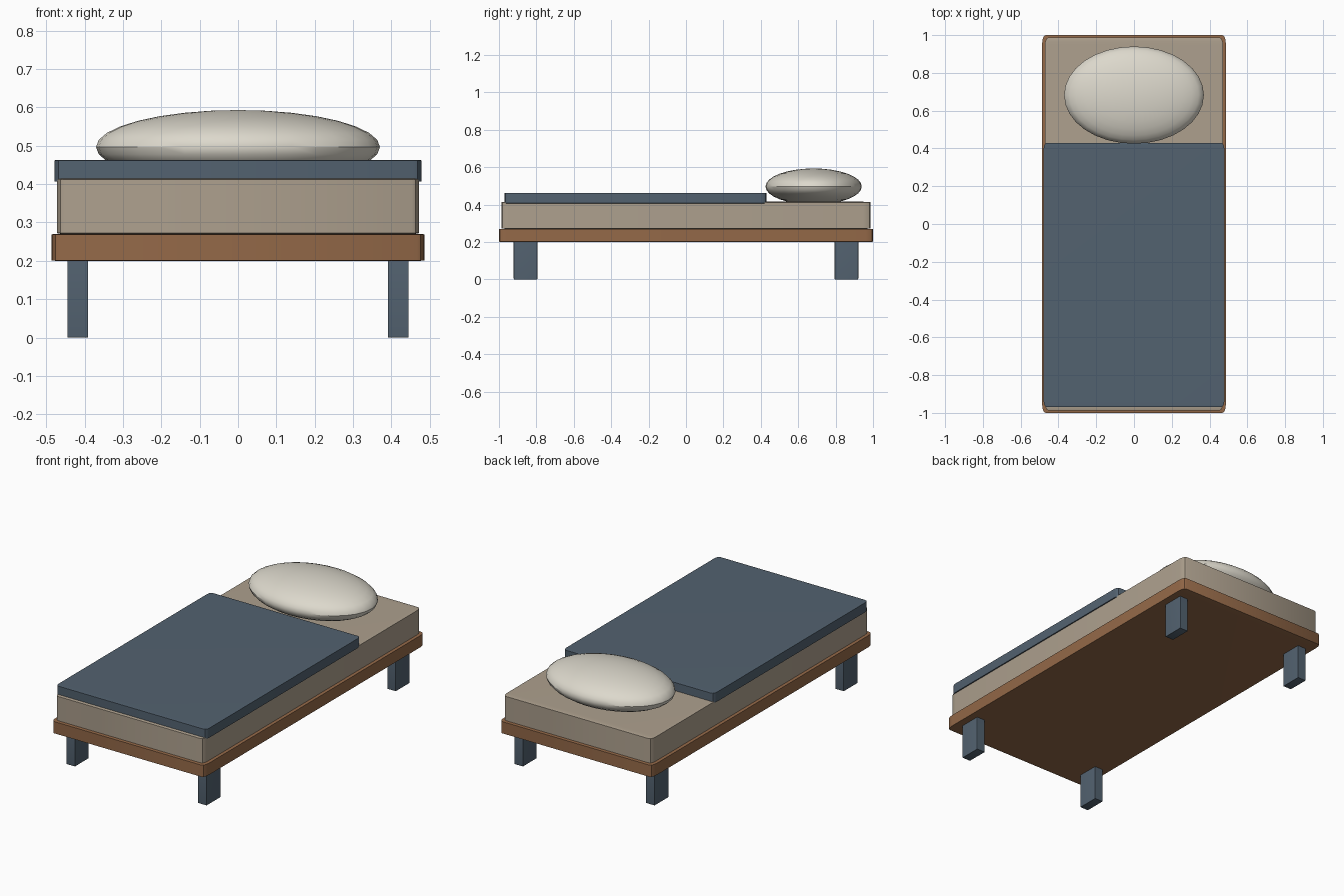
import bpy
import bmesh
from math import radians

default = bpy.data.objects.get("Cube")
if default:
    bpy.data.objects.remove(default, do_unlink=True)


def material(name, rgb):
    mat = bpy.data.materials.new(name)
    mat.use_nodes = True
    mat.diffuse_color = (*rgb, 1)
    mat.node_tree.nodes["Principled BSDF"].inputs["Base Color"].default_value = (*rgb, 1)
    return mat


WOOD = material("brown wood", (0.296, 0.141, 0.065))
BLUE = material("slate blue", (0.086, 0.122, 0.162))
BEIGE = material("beige fabric", (0.42, 0.352, 0.27))
CREAM = material("cream fabric", (0.72, 0.69, 0.605))


def finish(bm, name, mat, lo, hi):
    """Fit a unit-sized mesh into the box lo..hi and shade it."""
    for v in bm.verts:
        v.co = [(a + b) / 2 + c * (b - a) for a, b, c in zip(lo, hi, v.co)]
    mesh = bpy.data.meshes.new(name)
    bm.to_mesh(mesh)
    bm.free()
    mesh.materials.append(mat)
    obj = bpy.data.objects.new(name, mesh)
    bpy.context.collection.objects.link(obj)
    bpy.ops.object.select_all(action="DESELECT")
    obj.select_set(True)
    bpy.context.view_layer.objects.active = obj
    bpy.ops.object.shade_smooth_by_angle(angle=radians(30))


def slab(name, mat, lo, hi, bevel=0.02):
    """Box with edges rounded in proportion to its sides."""
    bm = bmesh.new()
    bmesh.ops.create_cube(bm, size=1)
    bmesh.ops.bevel(bm, geom=bm.edges[:], offset=bevel, segments=3,
                    profile=0.5, affect="EDGES")
    finish(bm, name, mat, lo, hi)


# Base, mattress and blanket
slab("bed_frame", WOOD, (-0.486, -1, 0.2), (0.486, 1, 0.27))
slab("mattress", BEIGE, (-0.472, -0.987, 0.27), (0.472, 0.987, 0.415))
slab("blanket", BLUE, (-0.478, -0.97, 0.406), (0.478, 0.43, 0.463))

# Legs
for end, y in (("front", -0.858), ("back", 0.858)):
    for side, x in (("right", -0.418), ("left", 0.418)):
        slab(f"{end}_{side}_leg", BLUE, (x - 0.027, y - 0.063, 0),
             (x + 0.027, y + 0.063, 0.203))

# Pillow
bm = bmesh.new()
bmesh.ops.create_uvsphere(bm, u_segments=32, v_segments=16, radius=0.5)
finish(bm, "pillow", CREAM, (-0.37, 0.425, 0.4), (0.37, 0.94, 0.593))
